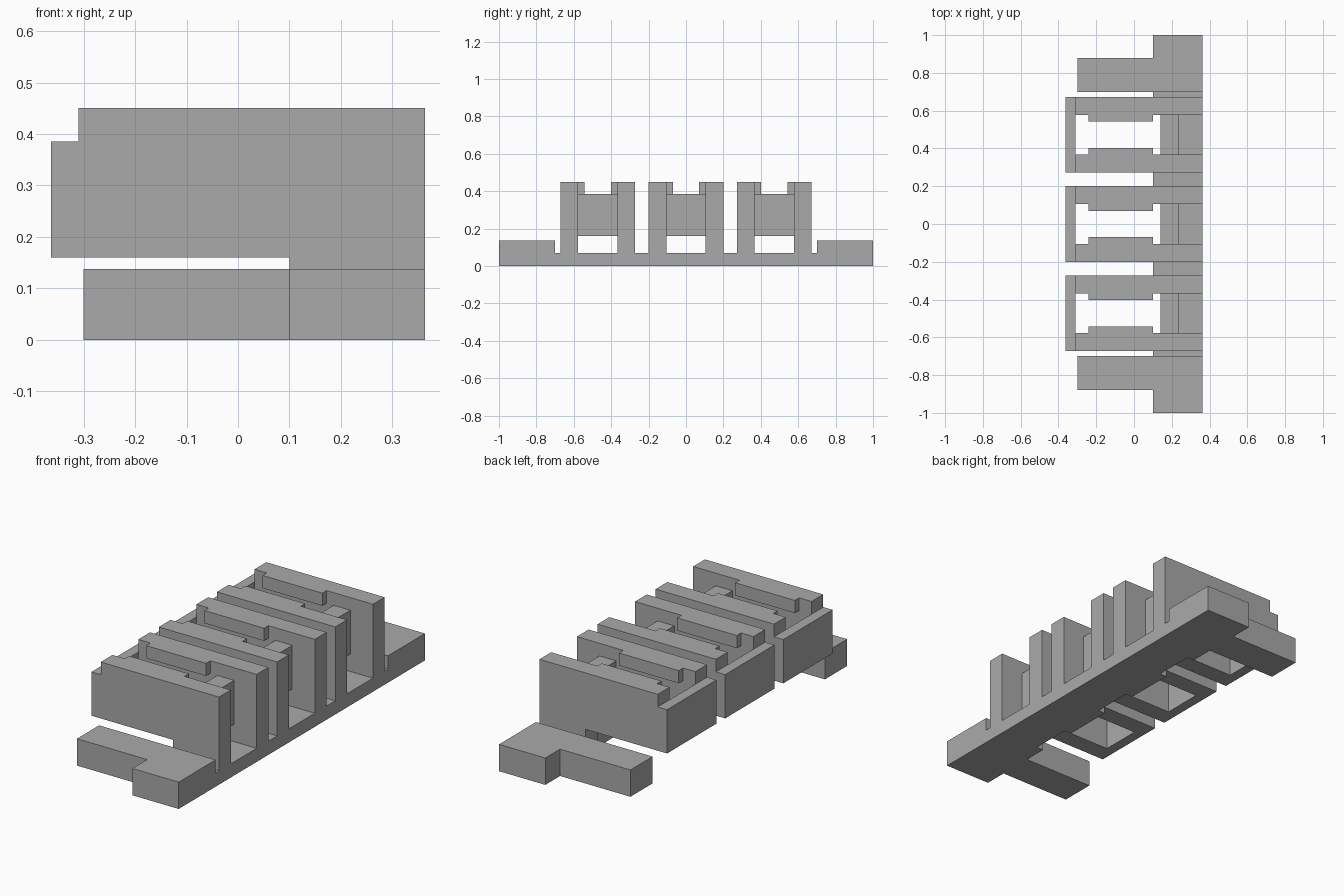
import bpy
import bmesh
from mathutils import Vector

cube = bpy.data.objects.get("Cube")
if cube:
    bpy.data.objects.remove(cube, do_unlink=True)

grey = bpy.data.materials.new("plain_grey")
grey.use_nodes = True
grey.diffuse_color = (0.4, 0.4, 0.4, 1)
grey.node_tree.nodes["Principled BSDF"].inputs["Base Color"].default_value = (0.4, 0.4, 0.4, 1)

BACK = 0.363      # outer face of the rail
INNER = 0.10      # inner edge of the rail
FLOOR = 0.07      # rail thickness
UNDER = 0.16      # underside of the raised parts
SHELF = 0.385     # top of plates and bars
TOP = 0.45
PITCH = 0.472     # spacing of the three bays
HALF = 0.20       # half width of a bay
GAP = 0.105       # half width of a bay's opening


def prism(name, points, offset):
    """Extrude a flat outline along the offset vector."""
    bm = bmesh.new()
    face = bm.faces.new([bm.verts.new(p) for p in points])
    moved = bmesh.ops.extrude_face_region(bm, geom=[face])["geom"]
    verts = [v for v in moved if isinstance(v, bmesh.types.BMVert)]
    bmesh.ops.translate(bm, verts=verts, vec=Vector(offset))
    bmesh.ops.recalc_face_normals(bm, faces=bm.faces)
    mesh = bpy.data.meshes.new(name)
    bm.to_mesh(mesh)
    bm.free()
    mesh.materials.append(grey)
    obj = bpy.data.objects.new(name, mesh)
    bpy.context.collection.objects.link(obj)


def plan(name, outline, height):
    prism(name, [(x, y, 0) for x, y in outline], (0, 0, height))


def box(name, x0, x1, y0, y1, z0, z1):
    prism(name, [(x0, y0, z0), (x1, y0, z0), (x1, y1, z0), (x0, y1, z0)], (0, 0, z1 - z0))


bays = [(label, i * PITCH) for i, label in zip((-1, 0, 1), ("front", "middle", "rear"))]
BAR = 0.14        # inner face of the crossbars and floor notches
END = 0.70        # where the end blocks begin

# Rail with a shallow notch at every bay
outline = [(BACK, END), (BACK, -END), (INNER, -END)]
for _, y in bays:
    outline += [(INNER, y - GAP), (BAR, y - GAP), (BAR, y + GAP), (INNER, y + GAP)]
outline.append((INNER, END))
plan("rail", outline, FLOOR)

# End blocks, each with a projecting arm
for label, s in (("front", -1), ("rear", 1)):
    block = [(BACK, END), (BACK, 1), (INNER, 1), (INNER, 0.88), (-0.3, 0.88), (-0.3, END)]
    plan(label + "_end_block", [(x, s * y) for x, y in block], 0.138)

# Bays: two walls with inner lips, an end plate and a crossbar
wall = [(BACK, FLOOR), (BACK, TOP), (-0.31, TOP), (-0.31, UNDER), (INNER, UNDER), (INNER, FLOOR)]
for label, y in bays:
    for side, s in (("front", -1), ("rear", 1)):
        name = f"{label}_bay_{side}"
        prism(name + "_wall", [(px, y + s * GAP, pz) for px, pz in wall], (0, s * (HALF - GAP), 0))
        box(name + "_lip", -0.24, INNER, *sorted((y + s * 0.07, y + s * GAP)), SHELF, TOP)
    box(label + "_bay_plate", -0.363, -0.31, y - HALF, y + HALF, UNDER, SHELF)
    box(label + "_bay_crossbar", BAR, 0.235, y - GAP, y + GAP, UNDER, SHELF)
